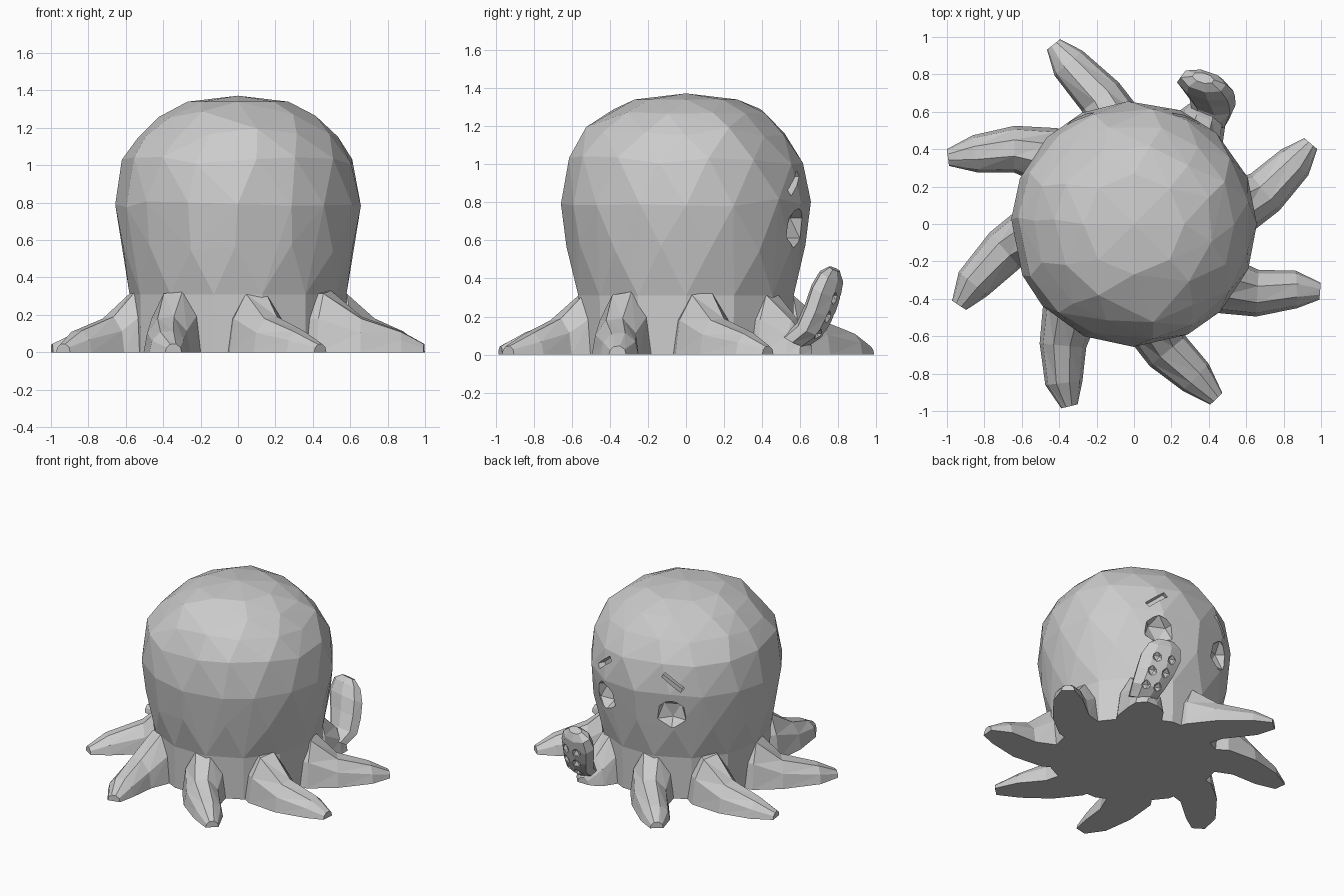
import bpy, bmesh, random
from math import sin, cos, pi, radians
from mathutils import Vector, Matrix

if "Cube" in bpy.data.objects:
    bpy.data.objects.remove(bpy.data.objects["Cube"])

random.seed(4)


def make_object(name, bm):
    bmesh.ops.recalc_face_normals(bm, faces=bm.faces)
    me = bpy.data.meshes.new(name)
    bm.to_mesh(me)
    bm.free()
    ob = bpy.data.objects.new(name, me)
    bpy.context.collection.objects.link(ob)
    return ob


def loft(name, rings):
    """Skin a list of equal-length rings with triangles and close both ends."""
    bm = bmesh.new()
    vs = [[bm.verts.new(p) for p in r] for r in rings]
    n = len(vs[0])
    for a, b in zip(vs, vs[1:]):
        for i in range(n):
            j = (i + 1) % n
            bm.faces.new((a[i], a[j], b[j]))
            bm.faces.new((a[i], b[j], b[i]))
    bm.faces.new(vs[0])
    bm.faces.new(vs[-1])
    return make_object(name, bm)


def cut(target, name, bm):
    """Carve a hidden cutter out of a part."""
    cutter = make_object(name, bm)
    cutter.hide_render = True
    cutter.hide_set(True)
    mod = target.modifiers.new(name, 'BOOLEAN')
    mod.operation = 'DIFFERENCE'
    mod.solver = 'EXACT'
    mod.object = cutter


def circle(r, z, n, off=0.0):
    return [Vector((r * cos(2 * pi * (i + off) / n), r * sin(2 * pi * (i + off) / n), z))
            for i in range(n)]


# Head: faceted convex dome from staggered rings
profile = [(.58, .31, 14), (.628, .56, 14), (.657, .80, 16), (.622, 1.02, 15),
           (.535, 1.17, 14), (.425, 1.27, 11), (.27, 1.34, 8)]
bm = bmesh.new()
for k, (r, z, n) in enumerate(profile):
    for p in circle(r, z, n, .5 * (k % 2)):
        if 0 < k < len(profile) - 1:
            p = Matrix.Rotation(random.uniform(-.06, .06), 3, 'Z') @ p
            p.z += random.uniform(-.025, .025)
        bm.verts.new(p)
bm.verts.new((0, 0, 1.372))
bmesh.ops.convex_hull(bm, input=bm.verts)
head = make_object("head", bm)

# Lower body joining the tentacles
loft("lower_body", [circle(.575, 0, 14), circle(.58, .312, 14)])


# Face on the back: eye sockets and slanted brow slits
def face_frame(az, r, z, roll=0):
    a = radians(az)
    return (Matrix.Translation((r * cos(a), r * sin(a), z)) @ Matrix.Rotation(a, 4, 'Z')
            @ Matrix.Rotation(radians(roll), 4, 'X'))


for side, az, brow_az, roll in (("left", 65.5, 64, 38), ("right", 116, 117, -38)):
    bm = bmesh.new()
    bmesh.ops.create_icosphere(bm, subdivisions=1, radius=1, matrix=
                               face_frame(az, .635, .665) @ Matrix.Diagonal((.085, .115, .115, 1)))
    cut(head, side + "_eye_cutter", bm)
    bm = bmesh.new()
    bmesh.ops.create_cube(bm, size=1, matrix=face_frame(brow_az, .64, .90, roll)
                          @ Matrix.Diagonal((.11, .17, .04, 1)))
    cut(head, side + "_brow_cutter", bm)

# Tentacles lying on the ground: arched sections with a flat underside
arch = [(-1, 0), (-.85, .55), (-.4, .95), (.3, 1), (.85, .6), (1, 0)]
widths = [.16, .155, .125, .10, .045]
heights = [.33, .33, .19, .115, .045]


def tentacle(name, path):
    pts = [Vector(p) for p in path]
    pts.insert(0, pts[0] * .75)
    rings = []
    for i, p in enumerate(pts):
        t = (pts[min(i + 1, 4)] - pts[max(i - 1, 0)]).normalized()
        s = Vector((-t.y, t.x))
        rings.append([Vector((p.x + s.x * a * widths[i], p.y + s.y * a * widths[i],
                              h * heights[i])) for a, h in arch])
    return loft(name, rings)


paths = [
    [(-.10, .54), (-.18, .68), (-.35, .86), (-.43, .96)],
    [(-.47, .37), (-.64, .40), (-.85, .375), (-.995, .355)],
    [(-.56, -.06), (-.69, -.14), (-.86, -.32), (-.935, -.435)],
    [(-.34, -.46), (-.38, -.65), (-.375, -.85), (-.345, -.975)],
    [(.10, -.54), (.18, -.68), (.33, -.82), (.44, -.935)],
    [(.48, -.33), (.66, -.37), (.87, -.35), (.995, -.36)],
    [(.56, .09), (.70, .17), (.86, .33), (.945, .43)],
    [(.33, .45), (.37, .57), (.39, .62), (.39, .66)],
]
for i, path in enumerate(paths):
    tentacle("raised_tentacle_root" if i == 7 else f"tentacle_{i + 1}", path)

# Raised tentacle: flattened tube curling up and outward
u = Vector((.97, -.24, 0))
v = Vector((.2, .86, -.46)).normalized()
spine = [((.41, .57, .07), .10, .07), ((.42, .65, .13), .125, .075),
         ((.40, .70, .23), .145, .08), ((.38, .735, .33), .155, .08),
         ((.37, .765, .41), .125, .065), ((.37, .78, .45), .06, .03)]
raised = loft("raised_tentacle", [
    [Vector(c) + u * w * cos(pi * k / 4 + .2) + v * d * sin(pi * k / 4 + .2) for k in range(8)]
    for c, w, d in spine])

# Sucker hollows on its outer face
bm = bmesh.new()
for c, w, d in spine[1:4]:
    for s in (-1, 1):
        p = Vector(c) + v * (d + .005) + u * s * w * .37
        bmesh.ops.create_icosphere(bm, subdivisions=1, radius=.042,
                                   matrix=Matrix.Translation(p))
cut(raised, "sucker_cutter", bm)
